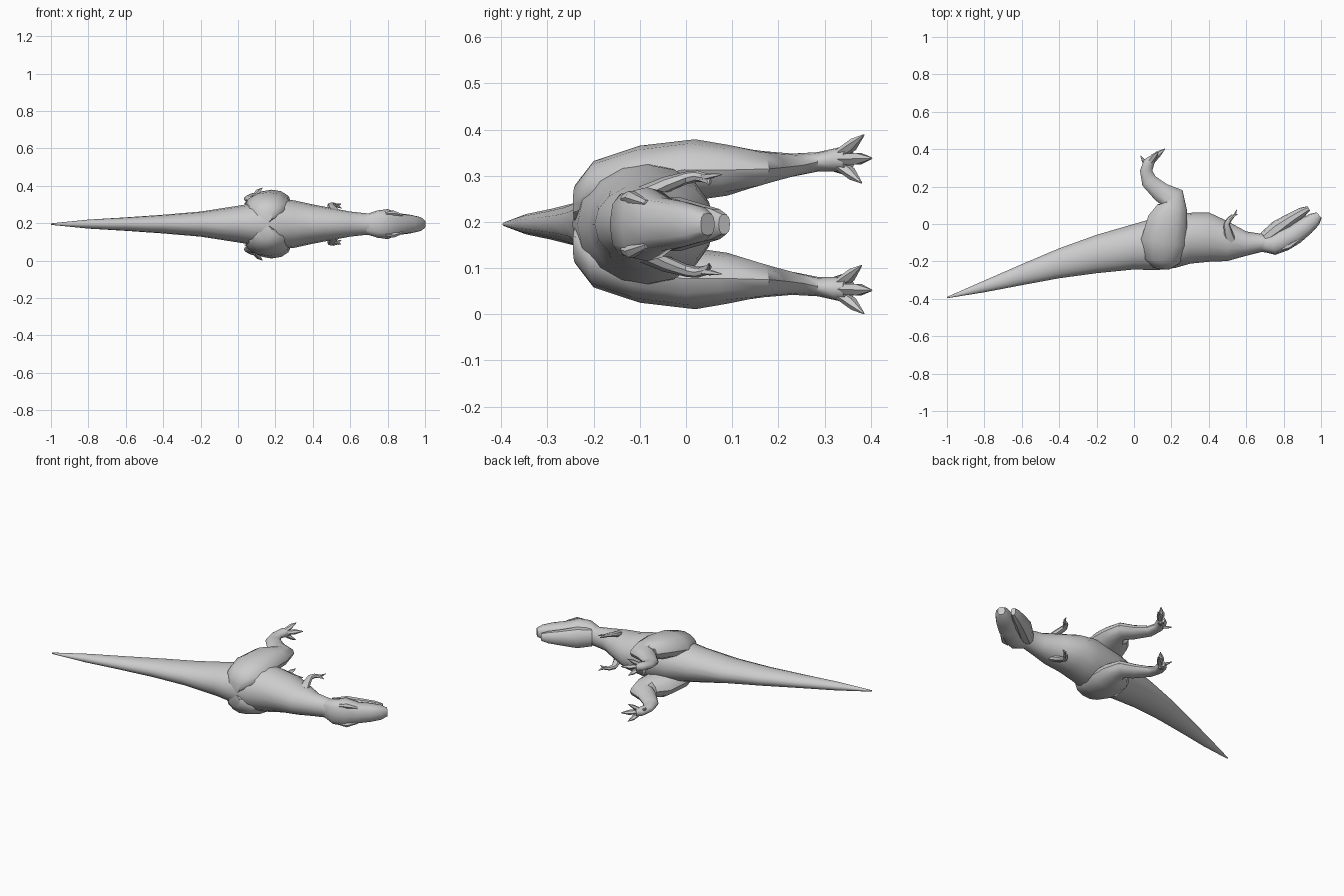
import bpy, bmesh, math
from mathutils import Vector

MID = 0.195   # height of the symmetry plane: the animal lies on its side
skin = bpy.data.materials.new("grey_skin")
skin.diffuse_color = (0.6, 0.6, 0.6, 1)


def finish(name, bm, angle=40):
    bmesh.ops.recalc_face_normals(bm, faces=bm.faces)
    me = bpy.data.meshes.new(name)
    bm.to_mesh(me)
    bm.free()
    me.materials.append(skin)
    ob = bpy.data.objects.new(name, me)
    bpy.context.collection.objects.link(ob)
    bpy.ops.object.select_all(action='DESELECT')
    bpy.context.view_layer.objects.active = ob
    ob.select_set(True)
    bpy.ops.object.shade_smooth_by_angle(angle=math.radians(angle))
    return ob


def tube(name, rings, sides=10, mirror=1, upright=False, square=1.0):
    """Loft of oval rings (x, y, side offset, in-plane radius, side radius)."""
    bm = bmesh.new()
    pts = [Vector((r[0], r[1], 0)) for r in rings]
    loops = []
    for i, (x, y, s, ra, rs) in enumerate(rings):
        t = pts[min(i + 1, len(pts) - 1)] - pts[max(i - 1, 0)]
        across = Vector((0, 1, 0)) if upright else Vector((-t.y, t.x, 0)).normalized()
        loop = []
        for k in range(sides):
            a = 2 * math.pi * k / sides
            c, d = math.cos(a), math.sin(a)
            c = math.copysign(abs(c) ** square, c)
            d = math.copysign(abs(d) ** square, d)
            p = Vector((x, y, MID + mirror * s)) + across * (ra * c)
            p.z += rs * d
            loop.append(bm.verts.new(p))
        loops.append(loop)
    for a, b in zip(loops, loops[1:]):
        for k in range(sides):
            n = (k + 1) % sides
            bm.faces.new((a[k], a[n], b[n], b[k]))
    bm.faces.new(loops[0])
    bm.faces.new(loops[-1])
    return finish(name, bm)


# Tail, trunk and neck: x, back, belly, half width
body = [(-1.0, -0.397, -0.39, 0.004), (-0.8, -0.365, -0.302, 0.024),
        (-0.6, -0.327, -0.215, 0.036), (-0.4, -0.29, -0.13, 0.05),
        (-0.2, -0.263, -0.058, 0.067), (0.0, -0.243, 0.0, 0.098),
        (0.12, -0.247, 0.035, 0.118), (0.22, -0.235, 0.05, 0.135),
        (0.3, -0.212, 0.06, 0.127), (0.4, -0.202, 0.062, 0.105),
        (0.5, -0.198, 0.015, 0.086), (0.6, -0.17, -0.04, 0.067),
        (0.68, -0.15, -0.052, 0.058), (0.75, -0.155, -0.05, 0.055)]
tube("body", [(x, (t + b) / 2, 0, (b - t) / 2, w) for x, t, b, w in body],
     sides=16, upright=True)

# Skull and open lower jaw
tube("skull", [(0.69, -0.105, 0, 0.042, 0.055), (0.745, -0.11, 0, 0.056, 0.073),
               (0.80, -0.085, 0, 0.06, 0.08), (0.86, -0.055, 0, 0.054, 0.058),
               (0.92, -0.01, 0, 0.048, 0.05), (0.965, 0.025, 0, 0.038, 0.04),
               (0.99, 0.047, 0, 0.02, 0.024)], sides=12, square=0.75)
tube("lower_jaw", [(0.70, -0.075, 0, 0.035, 0.052), (0.765, -0.025, 0, 0.044, 0.06),
                   (0.84, 0.027, 0, 0.033, 0.045), (0.90, 0.064, 0, 0.026, 0.034),
                   (0.935, 0.083, 0, 0.014, 0.022)], square=0.8)

for side, m in (("upper", 1), ("lower", -1)):
    # Brow ridge
    tube(side + "_brow", [(0.79, -0.135, 0.055, 0.008, 0.01),
                          (0.83, -0.118, 0.058, 0.016, 0.016),
                          (0.88, -0.085, 0.045, 0.006, 0.008)], 6, m)
    # Thigh, shin and ankle
    tube(side + "_leg", [(0.145, -0.24, 0.045, 0.04, 0.04), (0.15, -0.2, 0.075, 0.095, 0.062),
                         (0.16, -0.1, 0.098, 0.124, 0.072), (0.18, 0.02, 0.118, 0.106, 0.066),
                         (0.205, 0.09, 0.117, 0.08, 0.055), (0.205, 0.14, 0.12, 0.068, 0.042),
                         (0.145, 0.17, 0.123, 0.053, 0.035), (0.08, 0.23, 0.128, 0.043, 0.025),
                         (0.065, 0.285, 0.135, 0.033, 0.021), (0.08, 0.33, 0.14, 0.03, 0.026),
                         (0.10, 0.352, 0.14, 0.02, 0.025)], 12, m)
    # Three toes ending in claws, and a small rear claw
    for i, (x, y, s) in enumerate([(0.13, 0.385, 0.193), (0.165, 0.402, 0.143), (0.13, 0.38, 0.09)]):
        bx, by, bs = 0.075, 0.315, 0.14
        mid = [bx + (x - bx) * 0.6, by + (y - by) * 0.68, bs + (s - bs) * 0.62]
        tube(f"{side}_toe_{i + 1}", [(bx, by, bs, 0.018, 0.012), (*mid, 0.017, 0.014),
                                    (x, y, s, 0.002, 0.002)], 6, m)
    tube(side + "_rear_claw", [(0.07, 0.3, 0.13, 0.012, 0.01),
                               (0.05, 0.34, 0.115, 0.009, 0.008),
                               (0.035, 0.365, 0.11, 0.002, 0.002)], 6, m)
    # Short arm with two fingers
    tube(side + "_arm", [(0.52, -0.1, 0.06, 0.03, 0.022), (0.505, -0.05, 0.083, 0.024, 0.019),
                         (0.495, 0.0, 0.1, 0.017, 0.014), (0.51, 0.025, 0.104, 0.014, 0.012),
                         (0.53, 0.045, 0.1, 0.01, 0.01)], 8, m)
    for i, (x, y, s) in enumerate([(0.55, 0.078, 0.108), (0.555, 0.05, 0.085)]):
        tube(f"{side}_finger_{i + 1}", [(0.52, 0.03, 0.1, 0.009, 0.008),
                                       (0.54, 0.05, (s + 0.1) / 2, 0.007, 0.007),
                                       (x, y, s, 0.001, 0.001)], 5, m)
